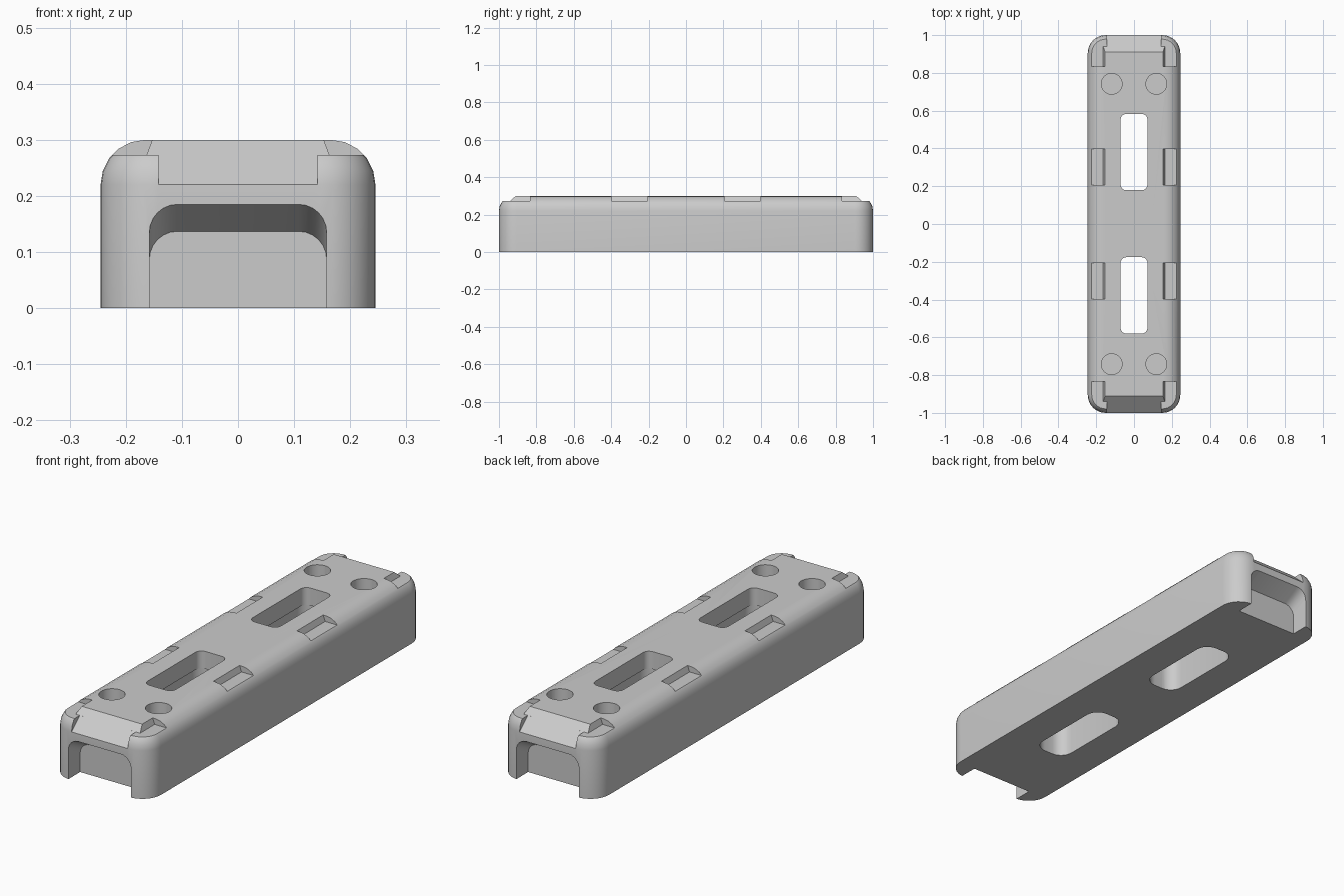
import bpy, bmesh
from math import sin, cos, pi, radians
from mathutils import Vector

if "Cube" in bpy.data.objects:
    bpy.data.objects.remove(bpy.data.objects["Cube"])


def rounded_rect(hx, hy, r, n=6, cx=0, cy=0):
    pts = []
    for k, (sx, sy) in enumerate([(1, 1), (-1, 1), (-1, -1), (1, -1)]):
        for i in range(n + 1):
            a = (k + i / n) * pi / 2
            pts.append((cx + sx * (hx - r) + r * cos(a), cy + sy * (hy - r) + r * sin(a)))
    return pts


def loft(name, rings):
    """Solid from a stack of equal-length point loops."""
    bm = bmesh.new()
    loops = [[bm.verts.new(p) for p in ring] for ring in rings]
    n = len(loops[0])
    for a, b in zip(loops, loops[1:]):
        for i in range(n):
            j = (i + 1) % n
            bm.faces.new((a[i], a[j], b[j], b[i]))
    bm.faces.new(loops[0][::-1])
    bm.faces.new(loops[-1])
    bmesh.ops.recalc_face_normals(bm, faces=bm.faces[:])
    me = bpy.data.meshes.new(name)
    bm.to_mesh(me)
    bm.free()
    ob = bpy.data.objects.new(name, me)
    bpy.context.collection.objects.link(ob)
    return ob


def cut(tool):
    bpy.context.view_layer.objects.active = body
    m = body.modifiers.new("cut", 'BOOLEAN')
    m.operation, m.solver, m.object = 'DIFFERENCE', 'EXACT', tool
    bpy.ops.object.modifier_apply(modifier=m.name)
    bpy.data.objects.remove(tool)


def upright(outline, z0, z1):
    cut(loft("cutter", [[(x, y, z) for x, y in outline] for z in (z0, z1)]))


def along_x(profile, x0, x1):
    cut(loft("cutter", [[(x, y, z) for y, z in profile] for x in (x0, x1)]))


def along_y(profile, y0, y1):
    cut(loft("cutter", [[(x, y, z) for x, z in profile] for y in (y0, y1)]))


# main block: rounded corners, rolled top edge, flat base
R, H, FLOOR = 0.08, 0.3, 0.273
rings = [[(x, y, 0) for x, y in rounded_rect(0.245, 1.0, 0.095, 8)]]
for i in range(6):
    a = i / 5 * pi / 2
    inset = R * (1 - cos(a))
    rings.append([(x, y, H - R + R * sin(a))
                  for x, y in rounded_rect(0.245 - inset, 1 - inset, 0.095 - inset, 8)])
body = loft("base_block", rings)

# two through slots, wider below the top lip
for cy in (-0.378, 0.381):
    upright(rounded_rect(0.071, 0.202, 0.03, cy=cy), 0.1, 0.4)
    upright(rounded_rect(0.082, 0.213, 0.06, cy=cy), -0.1, 0.22)

for s in (-1, 1):
    # sloped end face, deep in the middle and shallow over the corners
    along_x([(s * 0.899, 0.31), (s * 1.0, 0.22), (s * 1.1, 0.131), (s * 1.1, 0.31)], -0.142, 0.142)
    along_x([(s * 0.899, 0.31), (s * 0.9405, FLOOR), (s * 1.1, FLOOR), (s * 1.1, 0.31)], -0.3, 0.3)

    # arched end recess whose roof slopes down inwards
    d, k = 0.085, (0.185 - 0.137) / 0.085
    arch = [(-0.158, -0.1)]
    arch += [(-0.108 - 0.05 * cos(a * pi / 12), 0.135 + 0.05 * sin(a * pi / 12)) for a in range(7)]
    arch += [(-x, z) for x, z in arch[::-1]]
    cut(loft("cutter", [[(x, s * y, z + (k * (y - 1) if z > 0 else 0)) for x, z in arch]
                        for y in (1 - d, 1.02)]))

    for t in (-1, 1):
        # round blind sockets
        upright([(s * 0.118 + 0.055 * cos(i * pi / 16), t * 0.742 + 0.055 * sin(i * pi / 16))
                 for i in range(32)], 0.19, 0.4)
        # shallow edge pockets: middle and corner
        pocket = [(s * 0.149, 0.31), (s * 0.163, FLOOR), (s * 0.3, FLOOR), (s * 0.3, 0.31)]
        along_y(pocket, t * 0.207, t * 0.397)
        along_y(pocket, t * 0.835, t * 1.1)

bpy.ops.object.select_all(action='DESELECT')
body.select_set(True)
bpy.context.view_layer.objects.active = body
bpy.ops.object.shade_smooth_by_angle(angle=radians(28))
